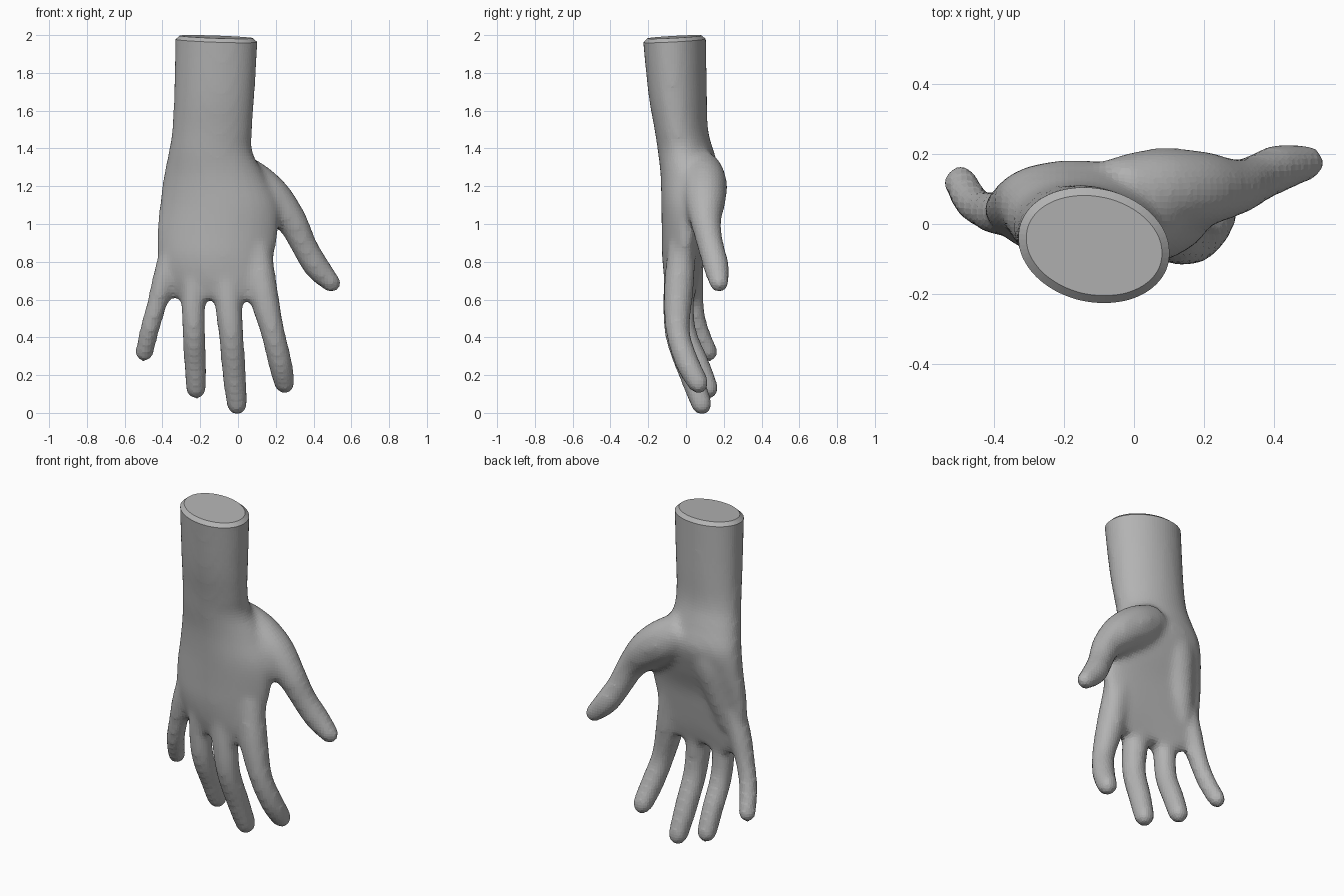
import bpy, bmesh, math
from mathutils import Vector

if "Cube" in bpy.data.objects:
    bpy.data.objects.remove(bpy.data.objects["Cube"])

skin = bpy.data.materials.new("skin_grey")
skin.diffuse_color = (0.45, 0.45, 0.45, 1)
skin.use_nodes = True
skin.node_tree.nodes["Principled BSDF"].inputs["Base Color"].default_value = skin.diffuse_color

bm = bmesh.new()


def spline(rows, steps=5):
    """Smoothly resample rows of numbers (Catmull-Rom)."""
    p = [rows[0]] + list(rows) + [rows[-1]]
    out = []
    for i in range(1, len(p) - 2):
        for s in range(steps):
            t = s / steps
            out.append([0.5 * (2 * b + (c - a) * t + (2 * a - 5 * b + 4 * c - d) * t * t
                               + (3 * b - a - 3 * c + d) * t ** 3)
                        for a, b, c, d in zip(*p[i - 1:i + 3])])
    return out + [list(rows[-1])]


def loft(rings):
    """Skin a list of point rings and close both ends."""
    loops = [[bm.verts.new(co) for co in ring] for ring in rings]
    n = len(loops[0])
    for a, b in zip(loops, loops[1:]):
        for i in range(n):
            j = (i + 1) % n
            bm.faces.new((a[i], a[j], b[j], b[i]))
    bm.faces.new(loops[0][::-1])
    bm.faces.new(loops[-1])


def limb(rows, n=16, grow=0.008):
    """Round limb through (x, y, z, radius) with a domed tip."""
    pts = [(Vector(r[:3]), r[3] + grow) for r in spline(rows)]
    end, r = pts[-1]
    d = (end - pts[-2][0]).normalized()
    for k in range(1, 6):
        a = k * math.pi / 11
        pts.append((end + d * r * 1.15 * math.sin(a), r * math.cos(a)))
    rings = []
    for i, (c, rad) in enumerate(pts):
        t = (pts[min(i + 1, len(pts) - 1)][0] - pts[max(i - 1, 0)][0]).normalized()
        u = t.cross(Vector((0, 1, 0))).normalized()
        v = t.cross(u)
        rings.append([c + rad * (u * math.cos(q) + v * math.sin(q))
                      for q in (2 * math.pi * k / n for k in range(n))])
    loft(rings)


# Palm, wrist and forearm: z, cx, cy, rx, ry, sideways arch
arm = [(0.60, -0.085, -0.032, 0.25, 0.055, 0.9), (0.70, -0.105, -0.032, 0.288, 0.08, 1),
       (0.82, -0.118, -0.028, 0.309, 0.097, 1), (0.95, -0.109, -0.018, 0.322, 0.109, 1),
       (1.10, -0.100, 0.006, 0.315, 0.136, 0.8), (1.25, -0.124, 0.024, 0.270, 0.157, 0.4),
       (1.38, -0.145, 0.0, 0.223, 0.147, 0.1), (1.50, -0.137, -0.025, 0.212, 0.14, 0),
       (1.70, -0.125, -0.045, 0.214, 0.154, 0), (2.08, -0.110, -0.067, 0.221, 0.170, 0)]
rings = []
for z, cx, cy, rx, ry, arch in spline(arm):
    ring = []
    for k in range(40):
        q = 2 * math.pi * k / 40
        u = math.cos(q)
        ring.append((cx + rx * u, cy + ry * math.sin(q) + arch * 0.045 * u * u - 0.023 * u, z))
    rings.append(ring)
loft(rings)

# Heel of the palm
limb([(-0.20, 0.05, 1.32, 0.09), (-0.225, 0.066, 1.18, 0.115), (-0.27, 0.05, 0.98, 0.092),
      (-0.31, 0.035, 0.80, 0.06)], grow=0)
# Thumb with its muscle
limb([(-0.06, 0.075, 1.29, 0.105), (0.065, 0.093, 1.215, 0.117), (0.185, 0.10, 1.125, 0.104),
      (0.287, 0.105, 1.01, 0.075), (0.35, 0.13, 0.885, 0.063), (0.415, 0.160, 0.775, 0.062),
      (0.487, 0.174, 0.695, 0.047)])
# Index, middle, ring and little fingers
limb([(0.10, -0.02, 0.88, 0.068), (0.133, -0.04, 0.64, 0.072), (0.183, -0.043, 0.43, 0.057),
      (0.222, 0.005, 0.27, 0.057), (0.244, 0.06, 0.165, 0.051)])
limb([(-0.07, -0.035, 0.86, 0.065), (-0.053, -0.05, 0.60, 0.066), (-0.035, -0.042, 0.40, 0.059),
      (-0.02, 0.027, 0.20, 0.056), (-0.006, 0.080, 0.052, 0.050)])
limb([(-0.22, -0.02, 0.86, 0.06), (-0.237, -0.022, 0.60, 0.057), (-0.233, -0.003, 0.42, 0.054),
      (-0.226, 0.065, 0.26, 0.053), (-0.222, 0.115, 0.135, 0.049)])
limb([(-0.345, 0.03, 0.88, 0.055), (-0.388, 0.03, 0.72, 0.056), (-0.428, 0.04, 0.58, 0.047),
      (-0.465, 0.065, 0.45, 0.045), (-0.495, 0.118, 0.325, 0.043)])

bmesh.ops.recalc_face_normals(bm, faces=bm.faces)
mesh = bpy.data.meshes.new("hand")
bm.to_mesh(mesh)
bm.free()
hand = bpy.data.objects.new("hand", mesh)
bpy.context.collection.objects.link(hand)

# Fuse the parts into one faceted skin and relax the joins
fuse = hand.modifiers.new("fuse", 'REMESH')
fuse.mode = 'VOXEL'
fuse.voxel_size = 0.018
relax = hand.modifiers.new("relax", 'SMOOTH')
relax.factor = 0.5
relax.iterations = 13
dg = bpy.context.evaluated_depsgraph_get()
fused = bpy.data.meshes.new_from_object(hand.evaluated_get(dg))
hand.modifiers.clear()
hand.data = fused

# Cut the forearm with a slightly tilted plane and add a chamfered cap
bm = bmesh.new()
bm.from_mesh(fused)
normal = Vector((0.03, -0.05, 1)).normalized()
cut = bmesh.ops.bisect_plane(bm, geom=bm.verts[:] + bm.edges[:] + bm.faces[:],
                             plane_co=(-0.11, -0.065, 1.97), plane_no=normal, clear_outer=True)
rim = [e for e in cut["geom_cut"] if isinstance(e, bmesh.types.BMEdge)]
cap = bmesh.ops.contextual_create(bm, geom=rim)["faces"]
bmesh.ops.recalc_face_normals(bm, faces=bm.faces)
bmesh.ops.inset_region(bm, faces=cap, thickness=0.022, depth=0.02)
# Flat facets all over
for f in bm.faces:
    f.smooth = False
bm.to_mesh(fused)
bm.free()

fused.materials.clear()
fused.materials.append(skin)
